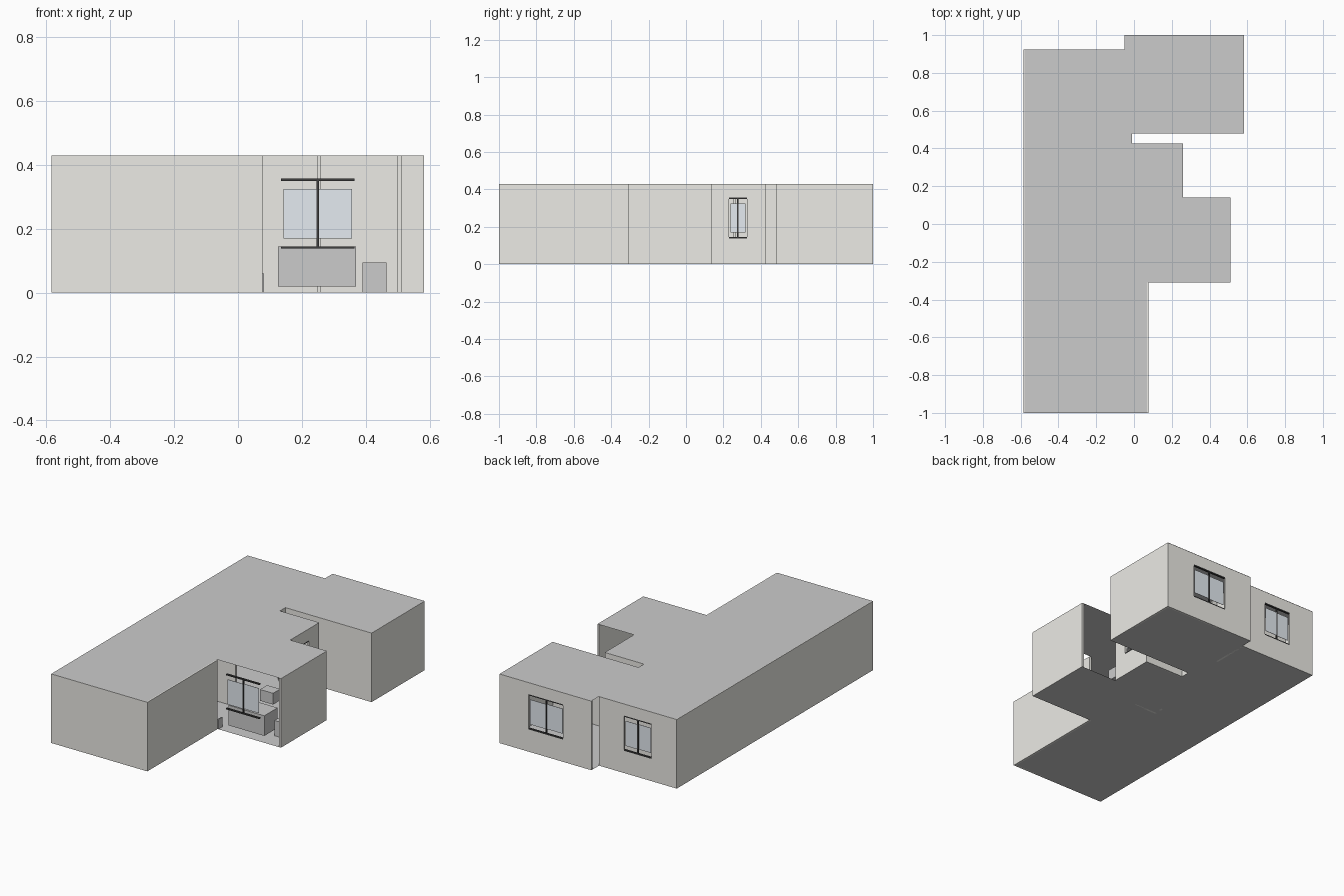
import bpy, bmesh

if "Cube" in bpy.data.objects:
    bpy.data.objects.remove(bpy.data.objects["Cube"])

H, T = 0.43, 0.012


def material(name, col):
    m = bpy.data.materials.new(name)
    m.diffuse_color = col
    m.use_nodes = True
    m.node_tree.nodes["Principled BSDF"].inputs["Base Color"].default_value = m.diffuse_color
    return m


wall_mat = material("plaster", (0.84, 0.83, 0.79, 1))
frame_mat = material("dark_metal", (0.05, 0.05, 0.05, 1))
glass_mat = material("pale_glass", (0.78, 0.83, 0.88, 1))


def boxes(name, spans, mat=None):
    """One mesh object from boxes given as (x0, x1, y0, y1, z0, z1)."""
    bm = bmesh.new()
    for x0, x1, y0, y1, z0, z1 in spans:
        vs = bmesh.ops.create_cube(bm, size=1)["verts"]
        for v in vs:
            v.co = (x0 + (v.co.x + 0.5) * (x1 - x0),
                    y0 + (v.co.y + 0.5) * (y1 - y0),
                    z0 + (v.co.z + 0.5) * (z1 - z0))
    return finish(name, bm, mat)


def finish(name, bm, mat=None):
    me = bpy.data.meshes.new(name)
    bm.to_mesh(me)
    bm.free()
    ob = bpy.data.objects.new(name, me)
    bpy.context.collection.objects.link(ob)
    if mat:
        me.materials.append(mat)
    return ob


def oriented(axis, a, b, c, d, z0, z1):
    """Span a..b runs along the axis, c..d is the thickness."""
    return (a, b, c, d, z0, z1) if axis == "x" else (c, d, a, b, z0, z1)


def wall(name, axis, a, b, c, hole=None):
    top = H - 0.001
    if hole:
        h0, h1, z0, z1 = hole
        parts = [(a, h0, 0, top), (h1, b, 0, top), (h0, h1, 0, z0), (h0, h1, z1, top)]
    else:
        parts = [(a, b, 0, top)]
    boxes(name, [oriented(axis, p, q, c, c + T, r, s) for p, q, r, s in parts], wall_mat)


def window(name, axis, a, b, c):
    """Sliding window: two rails, centre stile and two staggered panes."""
    m, e = (a + b) / 2, 0.004
    boxes(name + "_frame", [
        oriented(axis, a, b, c - 0.006, c + 0.006, 0.35, 0.357),
        oriented(axis, a, b, c - 0.006, c + 0.006, 0.138, 0.145),
        oriented(axis, m - e, m + e, c - e, c + e, 0.145, 0.35)], frame_mat)
    boxes(name + "_glass", [
        oriented(axis, a + 0.008, m, c - 0.003, c - 0.001, 0.17, 0.325),
        oriented(axis, m, b - 0.008, c + 0.001, c + 0.003, 0.17, 0.325)], glass_mat)


# floor and ceiling slabs share the plan outline
outline = [(-.58, -1), (.07, -1), (.07, -.31), (.51, -.31), (.51, .14), (.26, .14),
           (.26, .425), (-.01, .425), (-.01, .48), (.58, .48), (.58, 1), (-.05, 1),
           (-.05, .925), (-.58, .925)]
for name, z in (("floor", 0), ("ceiling", H)):
    bm = bmesh.new()
    bm.faces.new([bm.verts.new((x, y, z)) for x, y in outline])
    if z == 0:
        bmesh.ops.reverse_faces(bm, faces=bm.faces[:])
    finish(name, bm)

# outer walls
wall("left_wall", "y", -1, .925, -.584)
wall("front_wall", "x", -.575, .065, -1)
wall("front_room_right_wall", "y", -1, -.31, .065)
wall("bay_right_wall", "y", -.31, .14, .5)
wall("side_window_wall", "y", .14, .425, .248, (.23, .325, .138, .357))
wall("passage_wall", "x", -.01, .25, .413)
wall("passage_end_wall", "y", .425, .48, -.022)
wall("back_room_front_wall", "x", -.01, .575, .48)
wall("back_room_right_wall", "y", .48, 1, .57)
wall("back_right_wall", "x", -.05, .575, .988, (.145, .383, .138, .357))
wall("back_left_wall", "x", -.575, -.05, .913, (-.41, -.22, .138, .357))

# inner partitions
wall("bedroom_partition", "x", -.57, -.01, .685)
wall("bedroom_side_partition", "y", .69, .913, -.06)
wall("hall_partition", "x", -.17, -.01, -.008)
wall("hall_stub", "y", 0, .06, -.17)
wall("middle_partition", "x", -.57, -.24, .255)

# sliding windows
window("bay_window", "x", .135, .365, -.305)
window("side_window", "y", .23, .325, .254)
window("back_right_window", "x", .145, .383, .994)
window("back_left_window", "x", -.41, -.22, .919)

# furniture blocks in the bay
boxes("counter", [(.125, .37, -.27, -.14, .02, .145)])
boxes("stool", [(.39, .465, -.2, -.12, 0, .095)])
boxes("side_cabinet", [(.13, .22, .03, .1, .06, .13)])
boxes("door_stop", [(.075, .082, -.31, -.27, 0, .06)])
